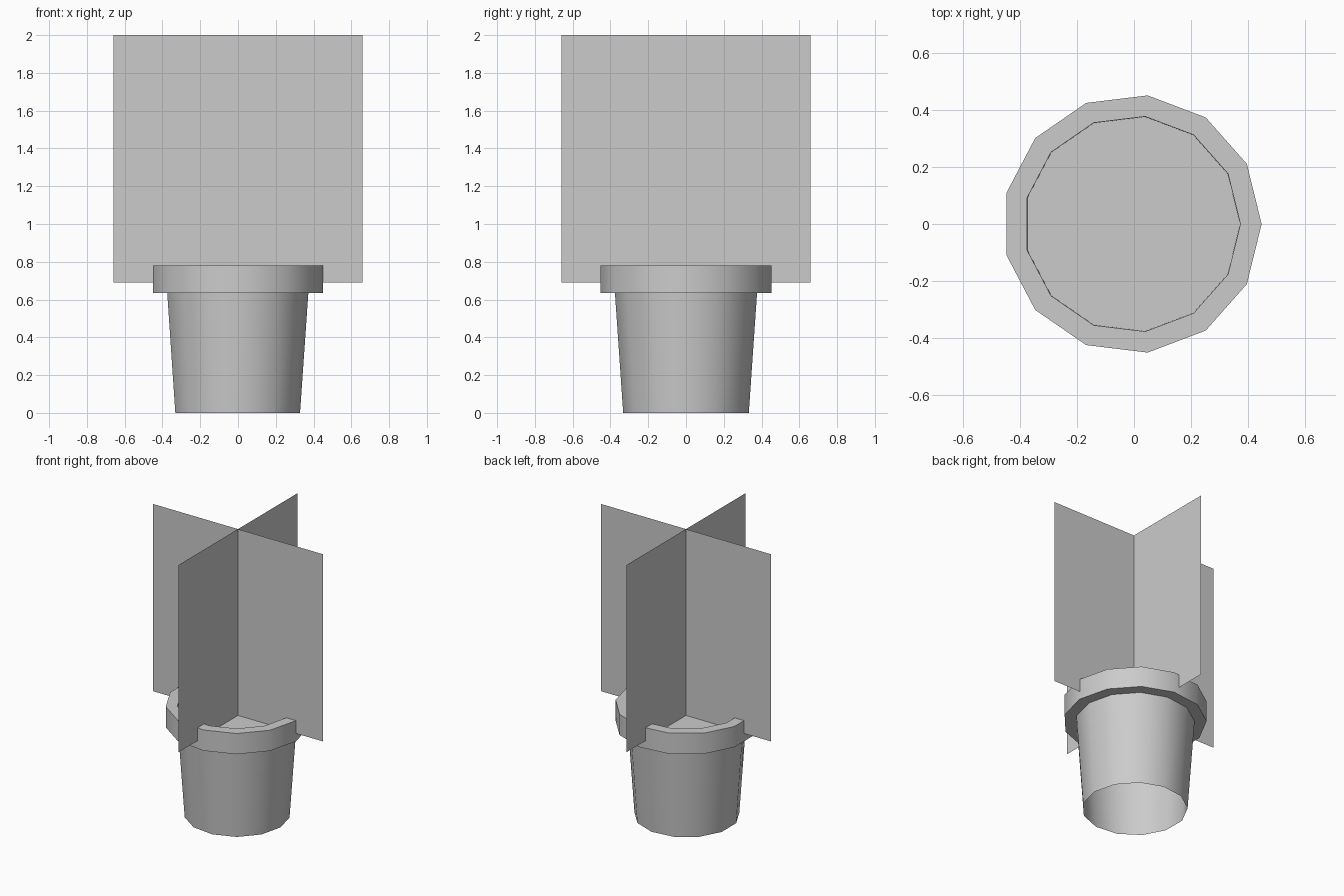
import bpy
import bmesh
import math

SIDES = 13
AXIS_X = -0.0066  # an odd-sided pot is centred by its width, so its axis sits slightly left

cube = bpy.data.objects.get("Cube")
if cube:
    bpy.data.objects.remove(cube)

grey = bpy.data.materials.new("plain grey")
grey.use_nodes = True
grey.diffuse_color = (0.6, 0.6, 0.6, 1)
grey.node_tree.nodes["Principled BSDF"].inputs["Base Color"].default_value = (0.6, 0.6, 0.6, 1)


def finish(name, bm, smooth=False):
    mesh = bpy.data.meshes.new(name)
    bm.to_mesh(mesh)
    bm.free()
    mesh.materials.append(grey)
    obj = bpy.data.objects.new(name, mesh)
    bpy.context.collection.objects.link(obj)
    if smooth:
        bpy.ops.object.select_all(action="DESELECT")
        obj.select_set(True)
        bpy.context.view_layer.objects.active = obj
        bpy.ops.object.shade_smooth_by_angle(angle=math.radians(35))
    return obj


def ring(bm, radius, z):
    angles = [math.tau * i / SIDES for i in range(SIDES)]
    return [bm.verts.new((AXIS_X + radius * math.cos(a), radius * math.sin(a), z))
            for a in angles]


def lathe(name, profile, closed=False):
    """Sweep (radius, z) points around the pot axis."""
    bm = bmesh.new()
    rings = [ring(bm, r, z) for r, z in profile]
    pairs = list(zip(rings, rings[1:]))
    if closed:
        pairs.append((rings[-1], rings[0]))
    for low, high in pairs:
        for i in range(SIDES):
            j = (i + 1) % SIDES
            bm.faces.new((low[i], low[j], high[j], high[i]))
    return finish(name, bm, smooth=True)


# Tapered pot wall, open underneath
lathe("pot_wall", [(0.335, 0), (0.379, 0.635)])

# Square-edged rim
lathe("pot_rim", [(0.4556, 0.635), (0.4556, 0.78), (0.381, 0.78), (0.379, 0.635)], closed=True)

# Soil surface inside the rim
bm = bmesh.new()
bm.faces.new(ring(bm, 0.3798, 0.696))
finish("soil", bm)

# Two crossed foliage cards
for name, dx, dy in (("foliage_card_wide", 0.66, 0), ("foliage_card_deep", 0, 0.66)):
    bm = bmesh.new()
    corners = [(-1, 0.69), (1, 0.69), (1, 2), (-1, 2)]
    bm.faces.new([bm.verts.new((s * dx, s * dy, z)) for s, z in corners])
    finish(name, bm)
